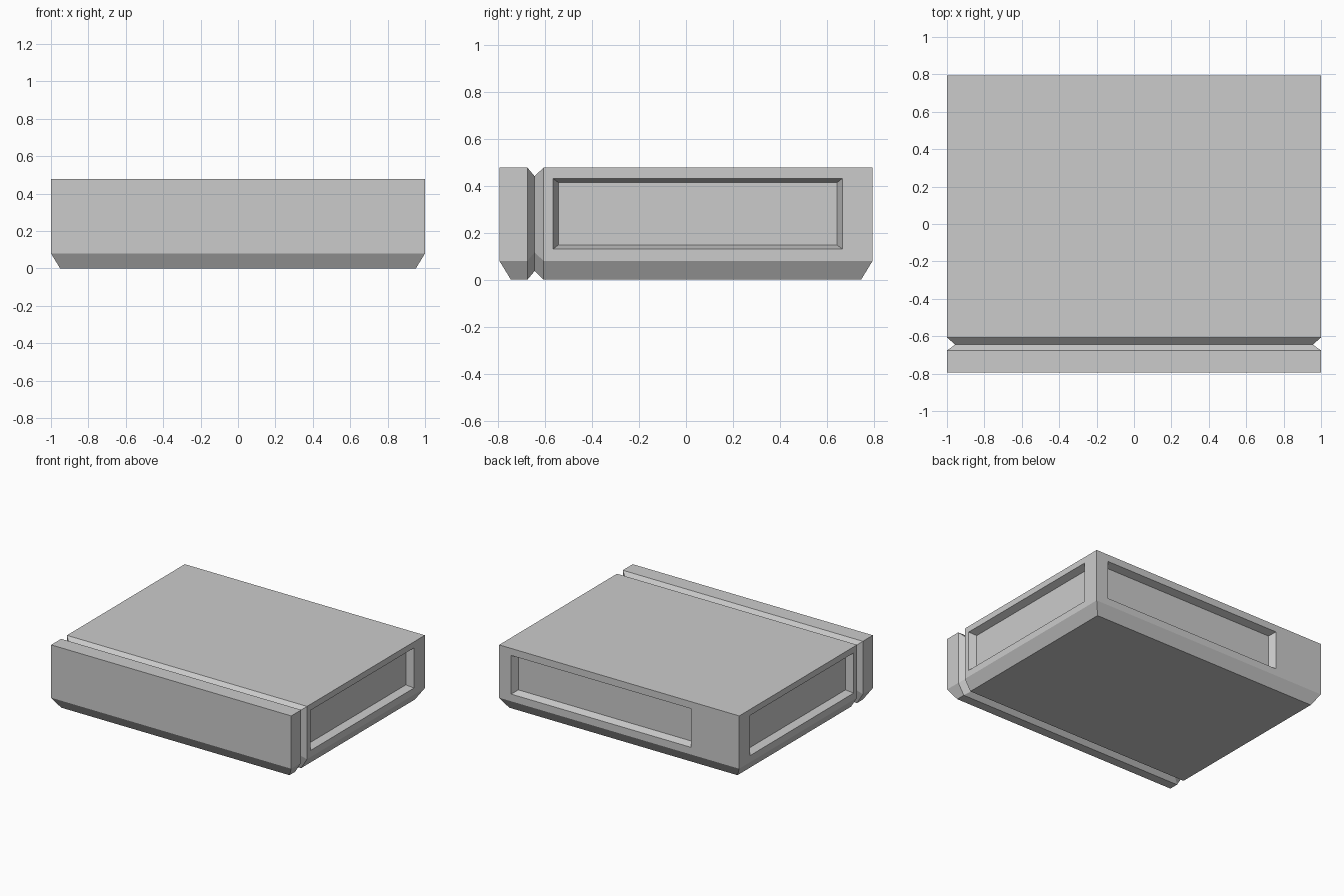
import bpy, bmesh
from mathutils import Vector

if "Cube" in bpy.data.objects:
    bpy.data.objects.remove(bpy.data.objects["Cube"])

W, D, H = 1.0, 0.795, 0.478      # half width, half depth, height
CH, CI = 0.08, 0.049             # bottom chamfer height and inset
DEPTH = 0.053                    # panel recess depth


def mesh_object(name, bm):
    bmesh.ops.recalc_face_normals(bm, faces=bm.faces)
    mesh = bpy.data.meshes.new(name)
    bm.to_mesh(mesh)
    bm.free()
    obj = bpy.data.objects.new(name, mesh)
    bpy.context.collection.objects.link(obj)
    return obj


def ring(bm, y, dx=0.0, dz=0.0, base_shift=0.0):
    """Cross-section with chamfered lower corners, shrunk by dx and dz."""
    half = [(W - CI - dx, dz, base_shift), (W - dx, CH + dz, 0), (W - dx, H - dz, 0)]
    pts = half + [(-x, z, s) for x, z, s in reversed(half)]
    return [bm.verts.new((x, y + s, z)) for x, z, s in pts]


# Main body: sections along y, with a V groove running all the way round
bm = bmesh.new()
rings = [ring(bm, -D, base_shift=CI),
         ring(bm, -0.676),
         ring(bm, -0.645, 0.044, 0.037),
         ring(bm, -0.607),
         ring(bm, D, base_shift=-CI)]
for a, b in zip(rings, rings[1:]):
    for i in range(6):
        j = (i + 1) % 6
        bm.faces.new((a[i], a[j], b[j], b[i]))
for r in (rings[0], rings[-1]):
    bm.faces.new(r[1:5])                       # upright end face
    bm.faces.new((r[0], r[1], r[4], r[5]))     # sloped end chamfer
body = mesh_object("body", bm)


def recess(name, normal, offset, u0, u1, z0, z1):
    """Cut a tapered rectangular panel into an upright face."""
    n = Vector(normal)
    u = Vector((abs(n.y), abs(n.x), 0))
    bm = bmesh.new()
    bmesh.ops.create_cube(bm, size=2)
    for v in bm.verts:
        su, sz, outer = v.co.x, v.co.y, v.co.z > 0
        d = 0.02 if outer else -DEPTH
        t = d / DEPTH
        pu = (u1 if su > 0 else u0) + su * 0.023 * t
        pz = (z1 if sz > 0 else z0) + sz * 0.018 * t
        v.co = n * (offset + d) + u * pu + Vector((0, 0, pz))
    cutter = mesh_object(name + "_cutter", bm)
    cutter.hide_render = True
    mod = body.modifiers.new(name, 'BOOLEAN')
    mod.operation = 'DIFFERENCE'
    mod.solver = 'EXACT'
    mod.object = cutter
    bpy.context.view_layer.objects.active = body
    bpy.ops.object.modifier_apply(modifier=mod.name)
    bpy.data.objects.remove(cutter)


# Recessed panels on both sides and the back
for side, label in ((1, "right_panel"), (-1, "left_panel")):
    recess(label, (side, 0, 0), W, -0.567, 0.667, 0.13, 0.432)
recess("back_panel", (0, 1, 0), D, -0.6, 0.9, 0.134, 0.425)
